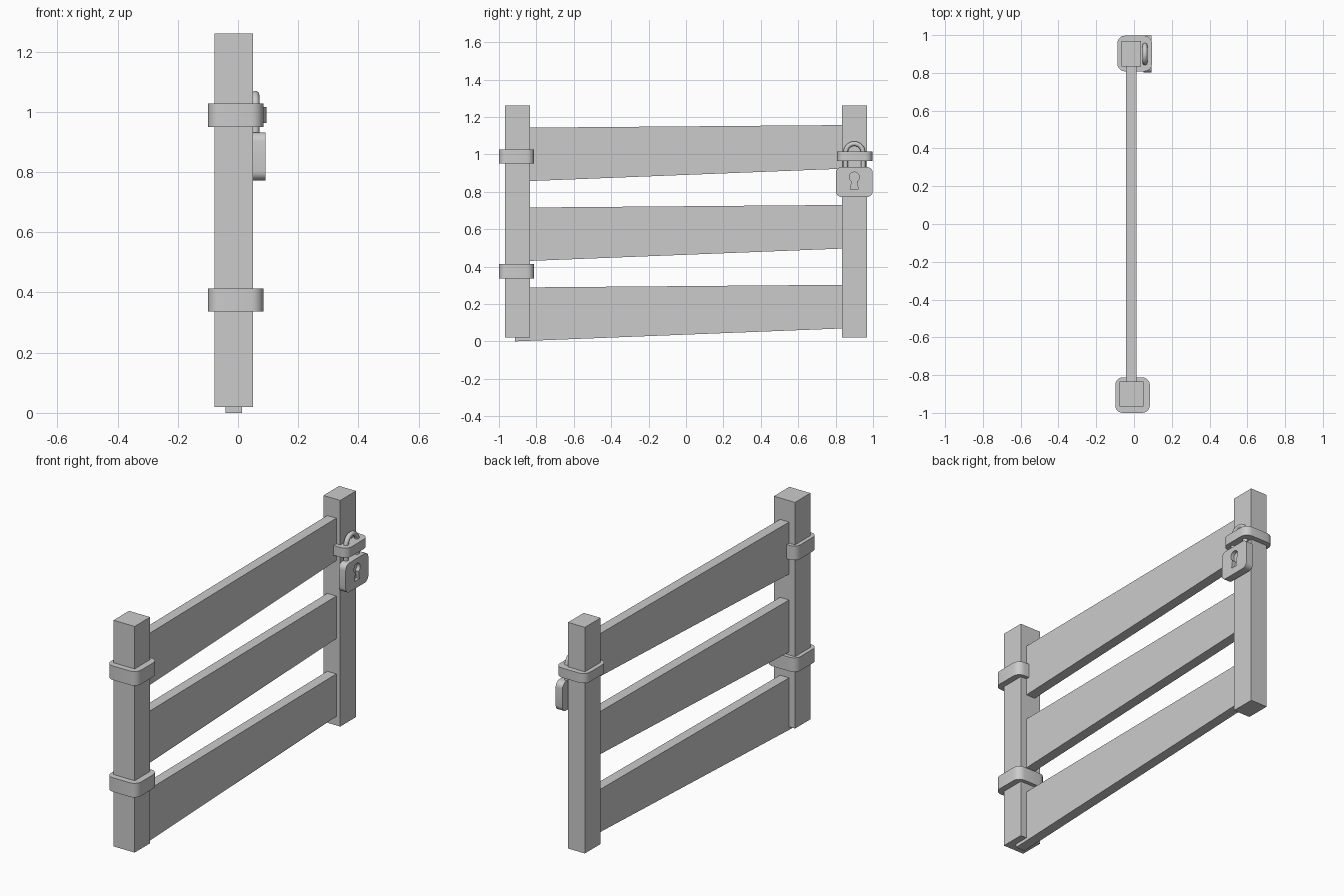
import bpy, bmesh, math
from mathutils import Vector

cube = bpy.data.objects.get("Cube")
if cube:
    bpy.data.objects.remove(cube, do_unlink=True)

grey = bpy.data.materials.new("plain grey")
grey.use_nodes = True
colour = (0.6, 0.6, 0.6, 1)
grey.diffuse_color = colour
grey.node_tree.nodes["Principled BSDF"].inputs["Base Color"].default_value = colour


def prism(name, points, axis, lo, hi, smooth=False):
    """Extrude a 2D outline along x (points are y, z) or z (points are x, y)."""
    bm = bmesh.new()
    place = (lambda a, b: (lo, a, b)) if axis == "x" else (lambda a, b: (a, b, lo))
    face = bm.faces.new([bm.verts.new(place(a, b)) for a, b in points])
    grown = bmesh.ops.extrude_face_region(bm, geom=[face])["geom"]
    step = Vector((hi - lo, 0, 0)) if axis == "x" else Vector((0, 0, hi - lo))
    bmesh.ops.translate(bm, vec=step, verts=[v for v in grown if isinstance(v, bmesh.types.BMVert)])
    bmesh.ops.recalc_face_normals(bm, faces=bm.faces)
    mesh = bpy.data.meshes.new(name)
    bm.to_mesh(mesh)
    bm.free()
    mesh.materials.append(grey)
    obj = bpy.data.objects.new(name, mesh)
    bpy.context.collection.objects.link(obj)
    if smooth:
        shade(obj)
    return obj


def shade(obj):
    bpy.ops.object.select_all(action="DESELECT")
    obj.select_set(True)
    bpy.context.view_layer.objects.active = obj
    bpy.ops.object.shade_smooth_by_angle(angle=math.radians(35))


def rounded(a0, a1, b0, b1, r, steps=5):
    """Outline of a rectangle with rounded corners."""
    corners = [(a1 - r, b1 - r), (a0 + r, b1 - r), (a0 + r, b0 + r), (a1 - r, b0 + r)]
    return [(a + r * math.cos(t), b + r * math.sin(t))
            for i, (a, b) in enumerate(corners)
            for t in [math.pi / 2 * (i + k / steps) for k in range(steps + 1)]]


def rect(a0, a1, b0, b1):
    return [(a0, b0), (a1, b0), (a1, b1), (a0, b1)]


# Posts
prism("front_post", rect(-0.078, 0.05, -0.967, -0.833), "z", 0.02, 1.26)
prism("back_post", rect(-0.065, 0.037, 0.833, 0.969), "z", 0.02, 1.26)

# Three tapered boards running into both posts
for i, name in enumerate(("lower_board", "middle_board", "upper_board")):
    z = i * 0.427
    outline = [(-0.915, z), (0.91, z + 0.072), (0.91, z + 0.303), (-0.915, z + 0.288)]
    prism(name, outline, "x", -0.042, 0.013)

# Straps around the posts
for name, z in (("lower_strap", 0.337), ("upper_strap", 0.95)):
    prism(name, rounded(-0.099, 0.084, -1, -0.812, 0.04), "z", z, z + 0.077, True)
prism("lock_strap", rounded(-0.088, 0.095, 0.808, 0.997, 0.04), "z", 0.963, 1.016, True)

# Padlock body with a keyhole cut into its face
mid = 0.9
lock = prism("padlock_body", rounded(0.802, 0.998, 0.772, 0.932, 0.03), "x", 0.05, 0.092)
arc = [math.radians(-60 + 300 * k / 16) for k in range(17)]
keyhole = [(mid + 0.027 * math.cos(t), 0.878 + 0.027 * math.sin(t)) for t in arc]
keyhole += [(mid - 0.021, 0.812), (mid + 0.021, 0.812)]
cutter = prism("keyhole_cutter", keyhole, "x", 0.072, 0.12)
cutter.hide_render = True
cut = lock.modifiers.new("keyhole", "BOOLEAN")
cut.operation = "DIFFERENCE"
cut.solver = "EXACT"
cut.object = cutter
bpy.context.view_layer.objects.active = lock
bpy.ops.object.modifier_apply(modifier=cut.name)
bpy.data.objects.remove(cutter, do_unlink=True)
shade(lock)

# Padlock shackle, an arch of round bar
path = [(mid - 0.047, 0.92)]
path += [(mid - 0.047 * math.cos(math.pi * k / 14), 1.01 + 0.047 * math.sin(math.pi * k / 14))
         for k in range(15)]
path += [(mid + 0.047, 0.92)]
curve = bpy.data.curves.new("padlock_shackle", "CURVE")
curve.dimensions = "3D"
curve.bevel_depth = 0.013
curve.bevel_resolution = 3
spline = curve.splines.new("POLY")
spline.points.add(len(path) - 1)
for point, (y, z) in zip(spline.points, path):
    point.co = (0.058, y, z, 1)
curve.materials.append(grey)
shackle = bpy.data.objects.new("padlock_shackle", curve)
bpy.context.collection.objects.link(shackle)
